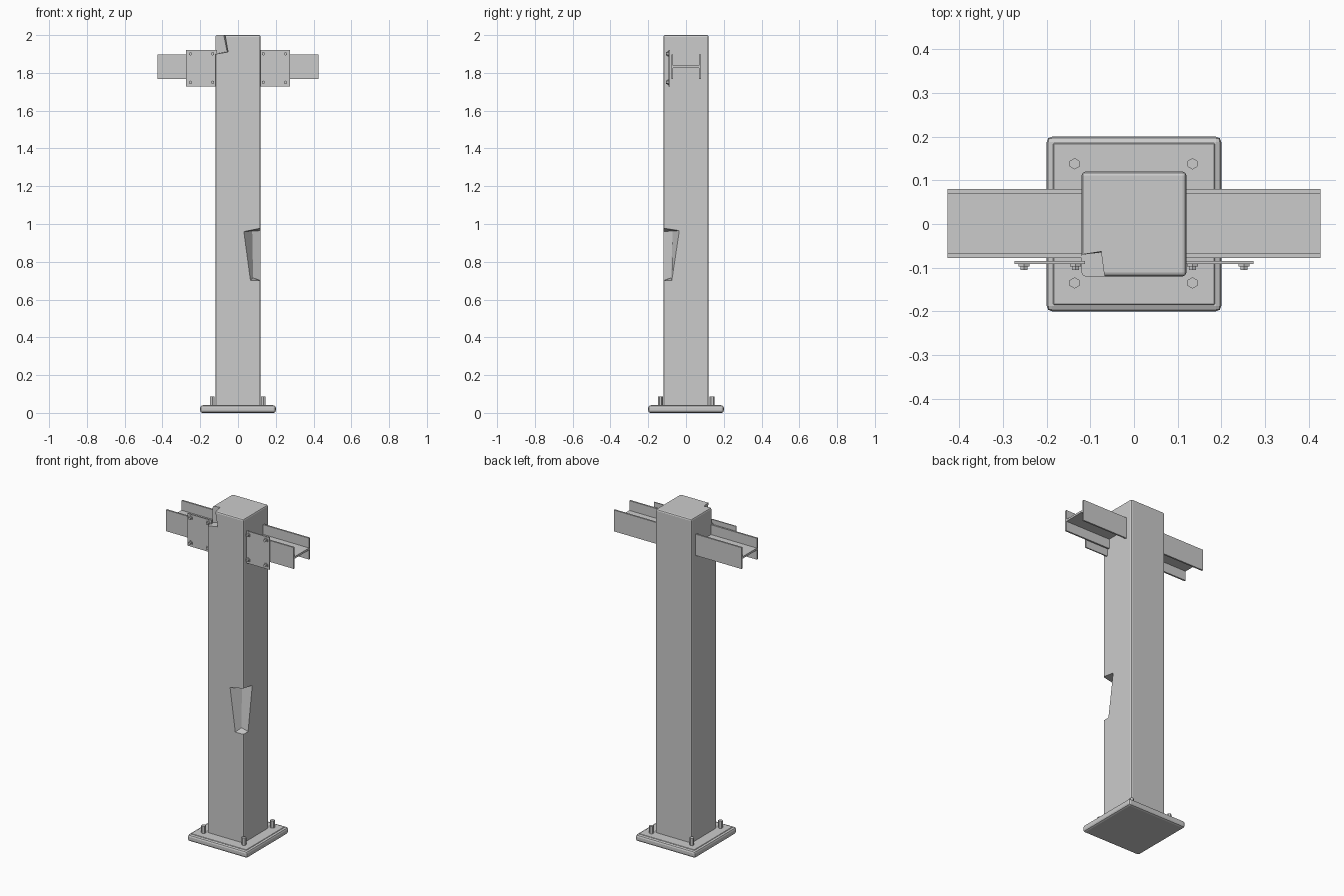
import bpy, bmesh, math
from mathutils import Vector

cube = bpy.data.objects.get("Cube")
if cube:
    bpy.data.objects.remove(cube, do_unlink=True)

steel = bpy.data.materials.new("steel_grey")
steel.use_nodes = True
GREY = (0.6, 0.6, 0.6, 1)
steel.diffuse_color = GREY
steel.node_tree.nodes["Principled BSDF"].inputs["Base Color"].default_value = GREY


def finish(name, bm):
    bmesh.ops.recalc_face_normals(bm, faces=bm.faces[:])
    mesh = bpy.data.meshes.new(name)
    bm.to_mesh(mesh)
    bm.free()
    mesh.materials.append(steel)
    obj = bpy.data.objects.new(name, mesh)
    bpy.context.collection.objects.link(obj)
    return obj


def box(name, low, high, bevel=0, segments=2):
    low, high = Vector(low), Vector(high)
    bm = bmesh.new()
    bmesh.ops.create_cube(bm, size=1)
    for v in bm.verts:
        v.co = (low + high) / 2 + v.co * (high - low)
    if bevel:
        bmesh.ops.bevel(bm, geom=bm.edges[:], offset=bevel, segments=segments,
                        profile=0.5, affect='EDGES')
    return finish(name, bm)


def loft(name, bottom, top):
    """Solid between two outlines with the same number of points."""
    bm = bmesh.new()
    a = [bm.verts.new(p) for p in bottom]
    b = [bm.verts.new(p) for p in top]
    bm.faces.new(a)
    bm.faces.new(b)
    for i in range(len(a)):
        j = (i + 1) % len(a)
        bm.faces.new((a[i], a[j], b[j], b[i]))
    return finish(name, bm)


def hex_rod(name, start, end, radius):
    start, end = Vector(start), Vector(end)
    axis = end - start
    side = Vector((1, 0, 0))
    up = axis.normalized().cross(side)

    def ring(c):
        angles = [math.pi * (i / 3 + 1 / 6) for i in range(6)]
        return [c + radius * (side * math.cos(t) + up * math.sin(t)) for t in angles]
    return loft(name, ring(start), ring(end))


def cut(target, cutter):
    mod = target.modifiers.new("chip", 'BOOLEAN')
    mod.operation = 'DIFFERENCE'
    mod.solver = 'EXACT'
    mod.object = cutter
    cutter.hide_render = True
    cutter.hide_viewport = True
    cutter.display_type = 'WIRE'


# Base plate with its raised panel and anchor bolts
box("base_plate", (-0.2, -0.2, 0), (0.2, 0.2, 0.04), 0.012)
box("base_panel", (-0.185, -0.185, 0.03), (0.185, 0.185, 0.043), 0.002, 1)
for x in (-0.136, 0.134):
    for y in (-0.135, 0.138):
        hex_rod("anchor_bolt", (x, y, 0.035), (x, y, 0.087), 0.013)

# Square column with two broken corners
column = box("column", (-0.12, -0.12, 0.03), (0.12, 0.12, 2), 0.009)
edge_chip = loft(
    "edge_chip_cutter",
    [(0.065, -0.121, 0.7), (0.08, -0.08, 0.715), (0.121, -0.075, 0.7), (0.14, -0.14, 0.7)],
    [(0.03, -0.121, 0.96), (0.075, -0.07, 0.97), (0.121, -0.035, 0.965), (0.14, -0.14, 0.985)])
top_chip = loft(
    "top_chip_cutter",
    [(-0.14, -0.14, 1.895), (-0.05, -0.14, 1.91), (-0.058, -0.063, 1.912), (-0.14, -0.073, 1.897)],
    [(-0.14, -0.14, 2.01), (-0.067, -0.14, 2.01), (-0.077, -0.063, 2.01), (-0.14, -0.073, 2.01)])
cut(column, edge_chip)
cut(column, top_chip)

# Beams, gusset plates and bolts on both sides
for side, s in (("right", -1), ("left", 1)):
    inner, outer = s * 0.115, s * 0.427
    for place, y in (("front", -0.073), ("back", 0.075)):
        box(f"{side}_beam_{place}_flange", (min(inner, outer), y - 0.005, 1.768),
            (max(inner, outer), y + 0.005, 1.897))
    box(f"{side}_beam_web", (min(inner, outer), -0.07, 1.826),
        (max(inner, outer), 0.072, 1.838))

    middle = s * 0.193
    box(f"{side}_gusset_plate", (middle - 0.081, -0.092, 1.727),
        (middle + 0.081, -0.085, 1.922))
    for x in (middle - 0.059, middle + 0.059):
        for z in (1.75, 1.901):
            hex_rod(f"{side}_bolt_washer", (x, -0.09, z), (x, -0.097, z), 0.014)
            hex_rod(f"{side}_bolt_head", (x, -0.096, z), (x, -0.105, z), 0.009)
